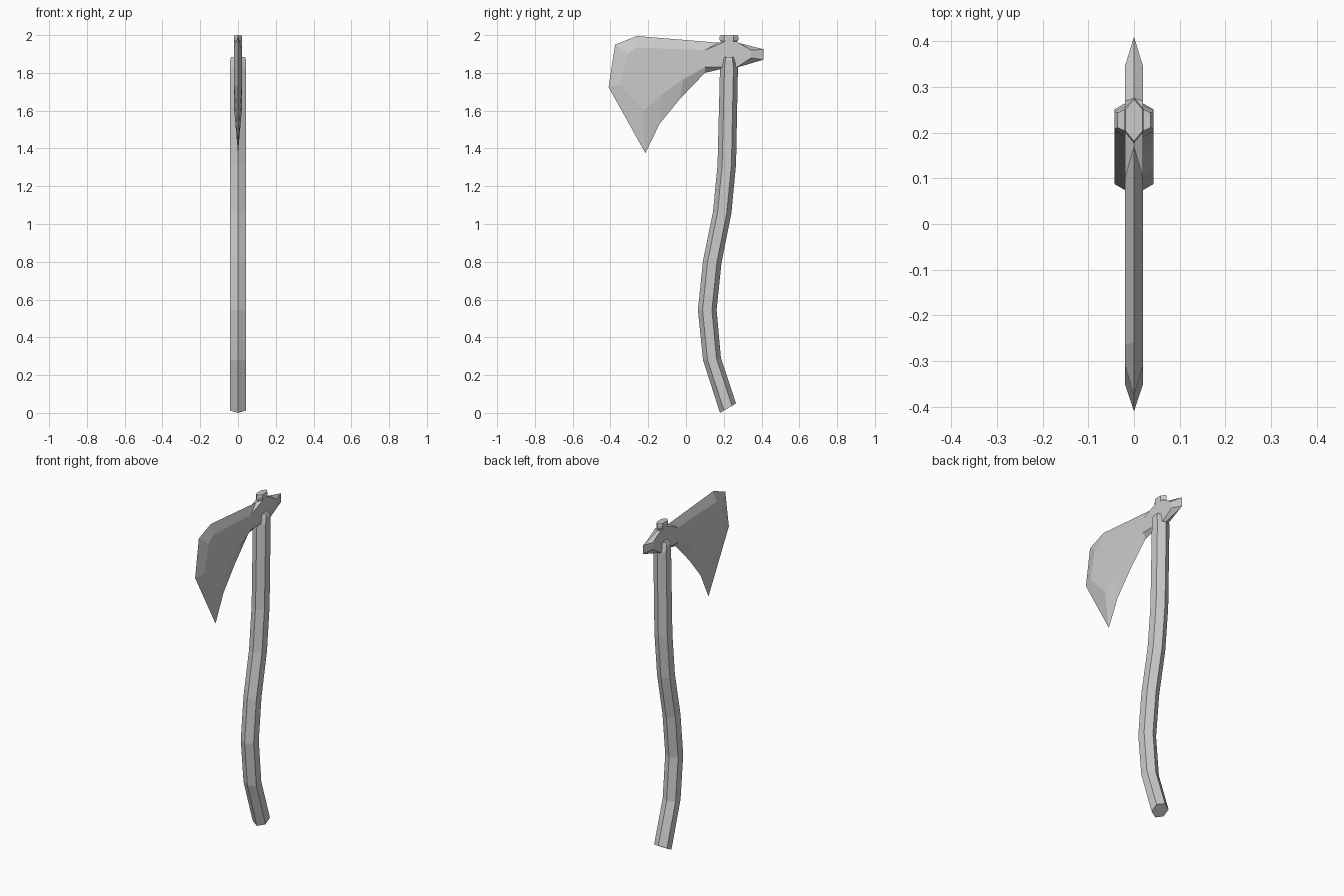
import bpy, bmesh

if "Cube" in bpy.data.objects:
    bpy.data.objects.remove(bpy.data.objects["Cube"])

def finish(bm, name):
    bmesh.ops.recalc_face_normals(bm, faces=bm.faces[:])
    me = bpy.data.meshes.new(name)
    bm.to_mesh(me)
    bm.free()
    ob = bpy.data.objects.new(name, me)
    bpy.context.collection.objects.link(ob)
    return ob

def bridge(bm, a, b):
    n = len(a)
    for i in range(n):
        j = (i + 1) % n
        bm.faces.new((a[i], a[j], b[j], b[i]))

HEX = [(1, 0), (.5, 1), (-.5, 1), (-1, 0), (-.5, -1), (.5, -1)]

def hex_loft(name, rings):
    """Each ring: front point (y, z), back point (y, z), half width in x."""
    bm = bmesh.new()
    loops = []
    for (y0, z0), (y1, z1), w in rings:
        loops.append([bm.verts.new((w * b,
                                    (y0 + y1) / 2 + a * (y1 - y0) / 2,
                                    (z0 + z1) / 2 + a * (z1 - z0) / 2)) for a, b in HEX])
    for a, b in zip(loops, loops[1:]):
        bridge(bm, a, b)
    bm.faces.new(loops[0])
    bm.faces.new(loops[-1])
    return finish(bm, name)

# Curved hexagonal handle, narrowing into tabs beside the head
W = 0.043
hex_loft("handle", [
    ((.18, 0), (.265, .05), W),
    ((.09, .28), (.185, .29), W),
    ((.063, .545), (.162, .545), W),
    ((.09, .805), (.188, .795), W),
    ((.143, 1.065), (.24, 1.055), W),
    ((.167, 1.315), (.265, 1.315), W),
    ((.18, 1.83), (.275, 1.83), W),
    ((.19, 1.87), (.265, 1.87), W),
    ((.195, 1.885), (.26, 1.885), .036)])

# Flared end of the handle above the head
hex_loft("handle_tip", [
    ((.185, 1.93), (.27, 1.93), .02),
    ((.185, 1.965), (.27, 1.965), .02),
    ((.177, 1.975), (.278, 1.975), .021),
    ((.177, 1.99), (.278, 1.99), .021),
    ((.182, 2.0), (.273, 2.0), .019)])

# Axe head: centre-plane outline and the matching flat side outline (y, z)
EDGE_AND_SIDE = [
    ((-.375, 1.95), (-.31, 1.90)),
    ((-.26, 1.995), (-.265, 1.935)),
    ((.17, 1.96), (.10, 1.92)),
    ((.20, 1.96), (.205, 1.965)),
    ((.275, 1.96), (.27, 1.965)),
    ((.41, 1.925), (.345, 1.92)),
    ((.41, 1.87), (.345, 1.88)),
    ((.275, 1.83), (.27, 1.83)),
    ((.185, 1.82), (.185, 1.83)),
    ((.10, 1.80), (.10, 1.83)),
    ((-.03, 1.665), (-.016, 1.765)),
    ((-.14, 1.53), (-.13, 1.685)),
    ((-.215, 1.375), (-.225, 1.60)),
    ((-.41, 1.725), (-.35, 1.735))]
bm = bmesh.new()
edge = [bm.verts.new((0, *e)) for e, s in EDGE_AND_SIDE]
for x in (-.02, .02):
    side = [bm.verts.new((x, *s)) for e, s in EDGE_AND_SIDE]
    bridge(bm, edge, side)
    bm.faces.new(side)
finish(bm, "axe_head")
